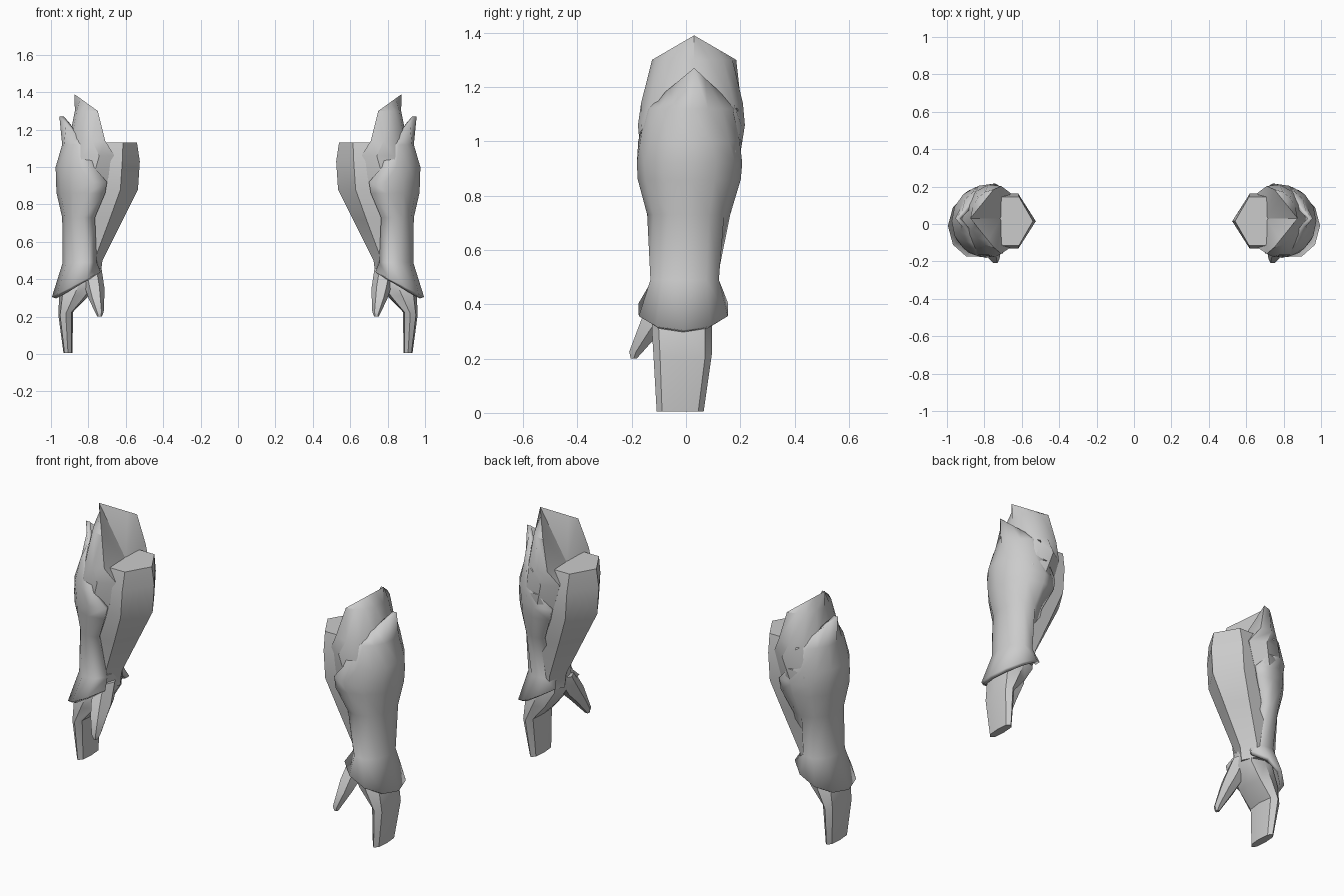
import bpy, bmesh, math
from mathutils import Vector

if "Cube" in bpy.data.objects:
    bpy.data.objects.remove(bpy.data.objects["Cube"])

grey = bpy.data.materials.new("plain grey")
grey.diffuse_color = (0.6, 0.6, 0.6, 1)
grey.use_nodes = True
grey.node_tree.nodes["Principled BSDF"].inputs["Base Color"].default_value = grey.diffuse_color


def finish(name, bm, thickness=0, angle=40):
    """Make the object, thicken it inward and mirror it to the other arm."""
    bmesh.ops.remove_doubles(bm, verts=bm.verts, dist=0.0005)
    me = bpy.data.meshes.new(name)
    bm.to_mesh(me)
    bm.free()
    me.materials.append(grey)
    ob = bpy.data.objects.new(name, me)
    bpy.context.collection.objects.link(ob)
    bpy.ops.object.select_all(action='DESELECT')
    ob.select_set(True)
    bpy.context.view_layer.objects.active = ob
    bpy.ops.object.shade_smooth_by_angle(angle=math.radians(angle))
    if thickness:
        s = ob.modifiers.new("thickness", 'SOLIDIFY')
        s.thickness, s.offset = thickness, -1
    m = ob.modifiers.new("other arm", 'MIRROR')
    m.use_clip = False
    m.use_mirror_merge = False
    return ob


def skin(bm, rows, closed):
    """Join rows of points, listed top to bottom, with quads."""
    vs = [[bm.verts.new(p) for p in row] for row in rows]
    n = len(rows[0])
    for a, b in zip(vs, vs[1:]):
        for i in range(n if closed else n - 1):
            j = (i + 1) % n
            bm.faces.new((a[i], b[i], b[j], a[j]))
    if closed:
        bm.faces.new(vs[0])
        bm.faces.new(vs[-1][::-1])
    return vs


def ring(z, x0, x1, y0, y1, n, power=1.0, slope=0.0):
    """Rounded cross-section; slope tilts it along x."""
    pts = []
    for i in range(n):
        a = 2 * math.pi * i / n
        c, s = math.cos(a), math.sin(a)
        c = math.copysign(abs(c) ** power, c)
        s = math.copysign(abs(s) ** power, s)
        x = (x0 + x1) / 2 + (x1 - x0) / 2 * c
        pts.append((x, (y0 + y1) / 2 + (y1 - y0) / 2 * s, z + slope * c))
    return pts


HALF = 4


def arc(z, xo, cx, hy, xe, yc, slope=0.0):
    """Open arc around the outer side, ending at x = xe; slope lifts the ends."""
    end = math.acos(max(-1, min(1, (xe - cx) / (xo - cx))))
    pts = []
    for i in range(-HALF, HALF + 1):
        a = end * i / HALF
        x = cx + (xo - cx) * math.cos(a)
        pts.append((x, yc + hy * math.sin(a), z + slope * (xo - x)))
    return pts


def point_row(row, tip):
    """Straight pointed rim running from the ends of a row up to a tip."""
    tip = Vector(tip)
    return [tip.lerp(Vector(row[0 if i < 0 else -1]), abs(i) / HALF)
            for i in range(-HALF, HALF + 1)]


# Forearm, a tapered six-sided limb
bm = bmesh.new()
skin(bm, [ring(z, x0, x1, 0.015 - h, 0.015 + h, 6) for z, x0, x1, h in (
    (1.13, 0.54, 0.84, 0.15), (1.03, 0.525, 0.90, 0.17), (0.88, 0.535, 0.91, 0.17),
    (0.72, 0.615, 0.90, 0.14), (0.50, 0.725, 0.90, 0.10), (0.42, 0.735, 0.90, 0.09))], True)
finish("forearm", bm)

# Outer bracer with a pointed top, open inner side and flared cuff
bm = bmesh.new()
rows = [arc(*r) for r in (
    (1.12, 0.94, 0.79, 0.172, 0.81, 0.02),
    (1.00, 0.975, 0.79, 0.192, 0.77, 0.015),
    (0.92, 0.973, 0.79, 0.194, 0.70, 0.013),
    (0.86, 0.97, 0.79, 0.190, 0.71, 0.012),
    (0.73, 0.94, 0.82, 0.153, 0.765, 0.01),
    (0.49, 0.937, 0.84, 0.130, 0.755, -0.005),
    (0.305, 0.995, 0.85, 0.173, 0.735, -0.01, 0.52))]
skin(bm, [point_row(rows[0], (0.955, 0.03, 1.27))] + rows, False)
finish("bracer", bm, 0.025)

# Taller elbow plate tucked inside the bracer, hollow filled by a sunken fan
bm = bmesh.new()
rows = [arc(*r) for r in (
    (1.30, 0.872, 0.745, 0.155, 0.75, 0.03),
    (1.14, 0.905, 0.755, 0.190, 0.71, 0.022),
    (1.06, 0.93, 0.77, 0.200, 0.66, 0.02),
    (0.92, 0.95, 0.79, 0.180, 0.70, 0.015))]
rows = [point_row(rows[0], (0.875, 0.03, 1.39))] + rows
vs = skin(bm, rows, False)
centre = bm.verts.new((0.71, 0.03, 1.12))
rim = [r[0] for r in vs[:0:-1]] + vs[0] + [r[-1] for r in vs[1:]]
for a, b in zip(rim, rim[1:]):
    if (a.co - b.co).length > 0.001:
        bm.faces.new((a, b, centre))
finish("elbow_plate", bm, angle=35)

# Mitten hand
bm = bmesh.new()
skin(bm, [ring(z, x0, x1, y0, y1, 8, 0.75, s) for z, x0, x1, y0, y1, s in (
    (0.50, 0.74, 0.90, -0.09, 0.09, 0),
    (0.40, 0.74, 0.935, -0.12, 0.09, 0),
    (0.31, 0.80, 0.957, -0.126, 0.096, 0),
    (0.215, 0.882, 0.96, -0.12, 0.095, -0.01),
    (0.005, 0.885, 0.933, -0.108, 0.065, 0))], True)
finish("hand", bm)

# Thumb, angled forward
bm = bmesh.new()
skin(bm, [ring(z, x0, x1, y0, y1, 6) for z, x0, x1, y0, y1 in (
    (0.46, 0.73, 0.84, -0.11, 0.03),
    (0.36, 0.715, 0.82, -0.168, -0.02),
    (0.30, 0.715, 0.80, -0.188, -0.085),
    (0.225, 0.718, 0.765, -0.213, -0.155),
    (0.20, 0.728, 0.752, -0.205, -0.18))], True)
finish("thumb", bm)
